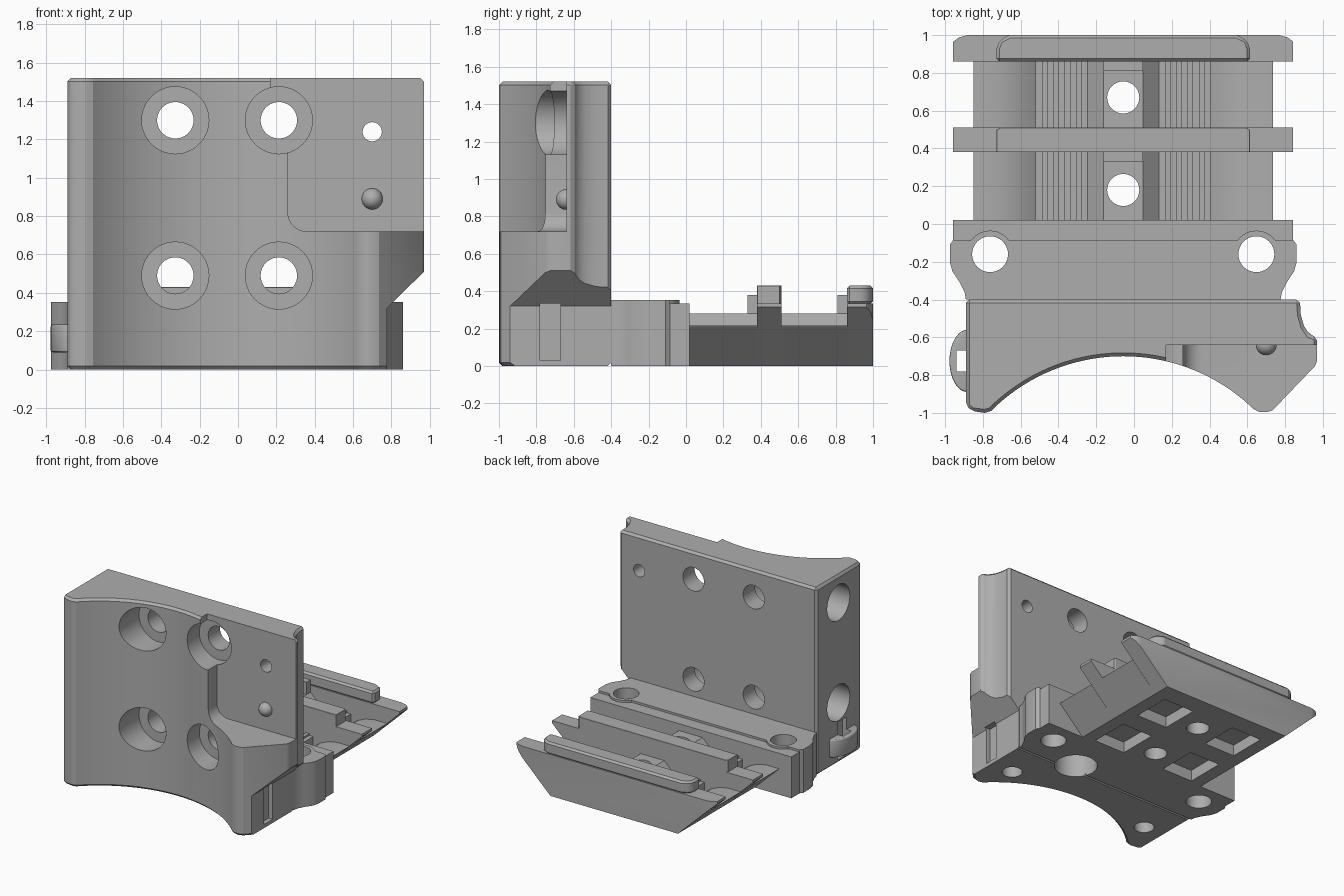
import bpy, bmesh, math
from mathutils import Vector

if "Cube" in bpy.data.objects:
    bpy.data.objects.remove(bpy.data.objects["Cube"], do_unlink=True)

grey = bpy.data.materials.new("plain_grey")
grey.use_nodes = True
COLOUR = (0.42, 0.42, 0.42, 1)
grey.diffuse_color = COLOUR
grey.node_tree.nodes["Principled BSDF"].inputs["Base Color"].default_value = COLOUR

MID = -0.057  # symmetry plane of the mount
AXES = {"x": lambda p, d: (d, p[0], p[1]),
        "y": lambda p, d: (p[0], d, p[1]),
        "z": lambda p, d: (p[0], p[1], d)}


def prism(name, pts, lo, hi, axis="z"):
    """Extrude a closed outline along one axis."""
    bm = bmesh.new()
    face = bm.faces.new([bm.verts.new(AXES[axis](p, lo)) for p in pts])
    new = bmesh.ops.extrude_face_region(bm, geom=[face])["geom"]
    shift = Vector(AXES[axis]((0, 0), hi - lo))
    bmesh.ops.translate(bm, vec=shift, verts=[v for v in new if isinstance(v, bmesh.types.BMVert)])
    bmesh.ops.recalc_face_normals(bm, faces=bm.faces)
    mesh = bpy.data.meshes.new(name)
    bm.to_mesh(mesh)
    bm.free()
    mesh.materials.append(grey)
    ob = bpy.data.objects.new(name, mesh)
    bpy.context.collection.objects.link(ob)
    return ob


def ring(cx, cy, r, ry=None, n=40, a0=0, a1=360):
    """Points on an arc or a full circle."""
    full = a1 - a0 == 360
    steps = n if full else n + 1
    angles = [math.radians(a0 + (a1 - a0) * i / n) for i in range(steps)]
    return [(cx + r * math.cos(a), cy + (ry or r) * math.sin(a)) for a in angles]


def rect(x0, x1, y0, y1):
    return [(x0, y0), (x1, y0), (x1, y1), (x0, y1)]


def mirrored(half):
    """Outline from half widths, mirrored about the symmetry plane."""
    return [(MID + w, t) for w, t in half] + [(MID - w, t) for w, t in reversed(half)]


def bake(ob):
    bpy.context.view_layer.update()
    dg = bpy.context.evaluated_depsgraph_get()
    mesh = bpy.data.meshes.new_from_object(ob.evaluated_get(dg))
    ob.modifiers.clear()
    ob.data = mesh


def bevel(ob, width, segments=1):
    mod = ob.modifiers.new("edge", "BEVEL")
    mod.width, mod.segments, mod.limit_method = width, segments, "ANGLE"
    bake(ob)


def cut(ob, cutters):
    for c in cutters:
        c.hide_render = True
        mod = ob.modifiers.new("cut", "BOOLEAN")
        mod.operation, mod.solver, mod.object = "DIFFERENCE", "EXACT", c
    bake(ob)


# Upright wall with a concave front
arc = ring(MID, -1.69, 0.99, n=36, a0=135, a1=45)
flange = [(0.69, -1), (0.735, -0.985), (0.97, -0.74), (0.97, -0.6), (0.93, -0.585),
          (0.9, -0.54), (0.883, -0.48), (0.878, -0.4)]
wall = prism("upright_wall", [(-0.89, -0.4), (-0.89, -0.96), (-0.86, -0.99), (-0.79, -1)] + arc + flange, 0, 1.52)
bevel(wall, 0.018)

# Stepped recess at the upper front, and the sloped underside of the flange
recess = [(0.17, 1.6), (0.17, 1.44), (0.26, 1.4)] + ring(0.36, 0.82, 0.1, n=8, a0=180, a1=270)
wall_cuts = [
    prism("recess_cutter", recess + [(1.1, 0.72), (1.1, 1.6)], -1.2, -0.64, "y"),
    prism("flange_cutter", [(0.778, -0.1), (0.778, 0.32), (1.1, 0.64), (1.1, -0.1)], -1.2, 0, "y"),
    prism("pin_hole_cutter", ring(0.7, 1.24, 0.05), -1.2, 0, "y")]

# Counterbored screw holes and blind side holes
for z in (0.49, 1.3):
    for x in (-0.327, 0.213):
        wall_cuts.append(prism("counterbore_cutter", ring(x, z, 0.175), -1.2, -0.55, "y"))
        wall_cuts.append(prism("screw_cutter", ring(x, z, 0.095), -0.7, 0, "y"))
    wall_cuts.append(prism("side_hole_cutter", ring(-0.68, z, 0.145), -1, -0.66, "x"))
for side in (-1, 1):
    wall_cuts.append(prism("foot_hole_cutter", ring(MID + side * 0.64, -0.715, 0.075), -0.1, 0.15))
under_hole = prism("under_hole_cutter", ring(0.28, -0.34, 0.16), -0.1, 0.2)
slots = []
for side in (-1, 1):
    a, b = sorted((MID + side * 0.8, MID + side * 0.882))
    slots.append(prism("strap_slot_cutter", rect(a, b, -0.78, -0.67), 0.03, 0.335))
cut(wall, wall_cuts + slots + [under_hole])

# Strap lugs on both sides
lugs = []
for side, label in ((-1, "right"), (1, "left")):
    start = 90 if side < 0 else -90
    lug = prism(label + "_strap_lug", ring(MID + side * 0.825, -0.725, 0.095, 0.165, 20, start, start + 180), 0.09, 0.235)
    bevel(lug, 0.025, 3)
    cut(lug, slots)
    lugs.append(lug)

# Dome on the recess face
bpy.ops.mesh.primitive_uv_sphere_add(segments=32, ring_count=16, radius=0.055, location=(0.7, -0.64, 0.89))
dome = bpy.context.object
dome.name = "locating_dome"
dome.data.materials.append(grey)

# Base block with rounded ears
ear = [(0.9, -0.085), (0.918, -0.11), (0.918, -0.2), (0.905, -0.25), (0.865, -0.31), (0.84, -0.36), (0.833, -0.4)]
base = prism("base_block", mirrored([(0.9, 0.02)] + ear), 0, 0.335)
cap = prism("base_cap", mirrored(ear), 0.335, 0.352)
bolts = [prism("bolt_cutter", ring(MID + s * 0.705, -0.16, 0.095), -0.1, 0.6) for s in (-1, 1)]
cut(base, bolts + [under_hole])
cut(cap, bolts)
bosses = []
for s, label in ((-1, "right"), (1, "left")):
    boss = prism(label + "_bolt_boss", ring(MID + s * 0.705, -0.16, 0.125), 0.3, 0.3515)
    cut(boss, bolts)
    bosses.append(boss)

# Rail floors between the bars: sloped flanks, dished sides and a raised spine
section = [(0.572, 0), (0.792, 0.21), (0.677, 0.21), (0.6, 0.195), (0.53, 0.165), (0.465, 0.12),
           (0.465, 0.2)]
for i in range(4):  # ridged strips
    section += [(0.43 - i * 0.06, 0.2), (0.43 - i * 0.06, 0.215), (0.4 - i * 0.06, 0.215), (0.4 - i * 0.06, 0.2)]
section += [(0.19, 0.2), (0.105, 0.28)]
parts = []
for lo, hi, label in ((0.02, 0.38, "front"), (0.51, 0.86, "rear")):
    floor = prism(label + "_rail_floor", mirrored(section), lo, hi, "y")
    cuts = [prism("rail_hole_cutter", ring(MID, (0.18 if lo < 0.1 else 0.67), 0.085), -0.1, 0.6)]
    for s in (-1, 1):
        a, b = sorted((MID + s * 0.19, MID + s * 0.465))
        cuts.append(prism("pocket_cutter", rect(a, b, lo + 0.02, hi - 0.02), -0.1, 0.09))
    cut(floor, cuts)
    tab = prism(label + "_stop_tab", rect(MID - 0.105, MID + 0.105, hi - 0.05, hi + 0.01), 0.2, 0.38)
    parts += [floor, tab]

# Cross bars with raised ridges
for lo, hi, label in ((0.38, 0.51, "middle"), (0.86, 1.0, "rear")):
    bar = prism(label + "_bar", mirrored([(0.572, 0), (0.9, 0.315), (0.9, 0.335)]), lo, hi, "y")
    inset = 0.07 if label == "rear" else 0.01
    ridge = prism(label + "_ridge", mirrored([(0.67, lo), (0.67, hi - inset), (0.655, hi - inset * 0.4),
                                              (0.67 - inset, hi)]), 0.33, 0.43)
    bevel(ridge, 0.015)
    if label == "rear":
        cut(bar, [prism("corner_cutter", [(MID + s * 1, 0.96), (MID + s * 0.9, 0.965), (MID + s * 0.87, 0.988),
                                          (MID + s * 0.82, 1.001), (MID + s * 1, 1.1)], 0.2, 0.5) for s in (-1, 1)])
    parts += [bar, ridge]

# Remove the cutters, then smooth the round surfaces
for ob in [o for o in bpy.data.objects if "cutter" in o.name]:
    bpy.data.objects.remove(ob, do_unlink=True)
bpy.ops.object.select_all(action="DESELECT")
for ob in [wall, dome, base, cap] + lugs + bosses + parts:
    ob.select_set(True)
bpy.context.view_layer.objects.active = wall
bpy.ops.object.shade_smooth_by_angle(angle=math.radians(25))
